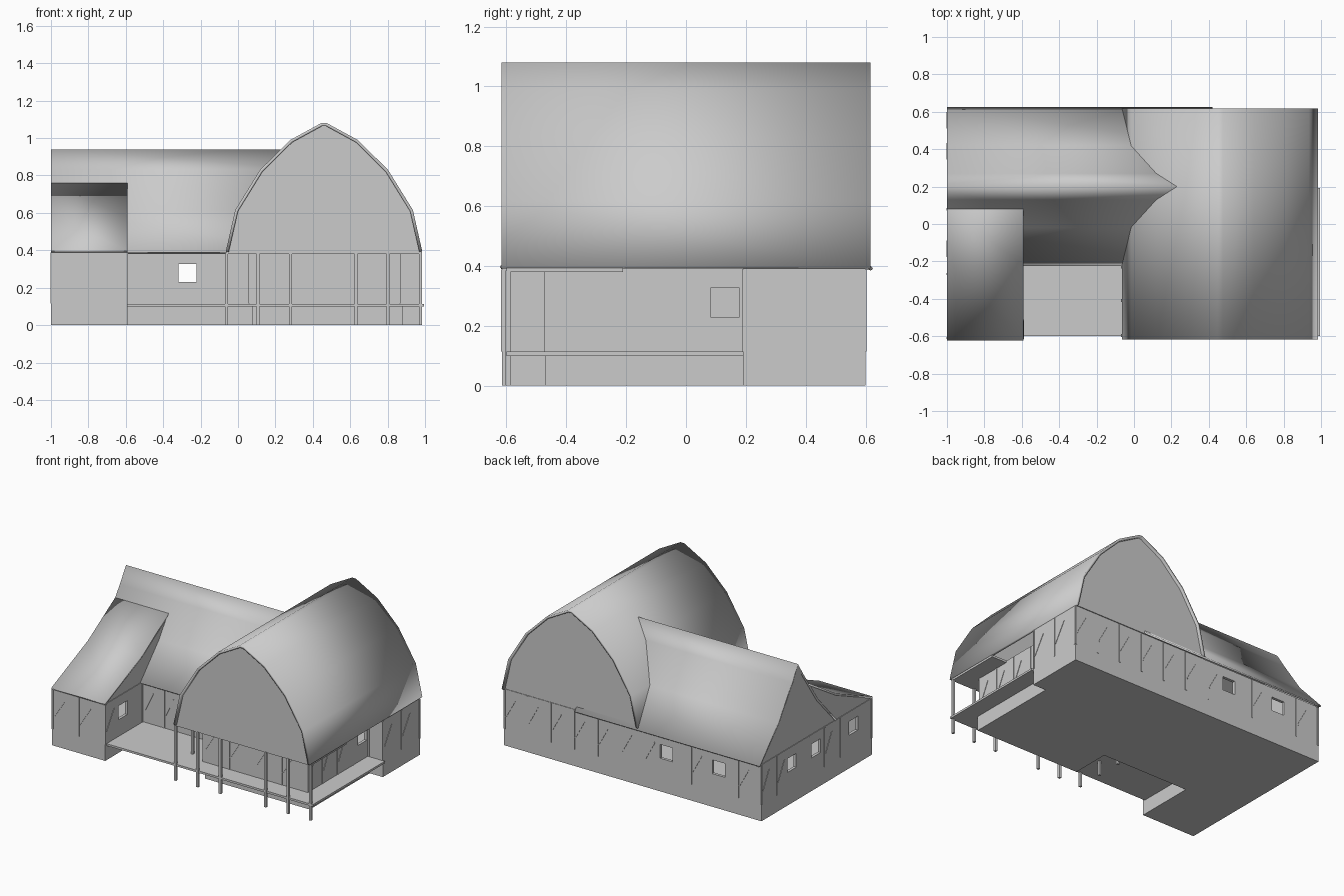
import bpy, bmesh, math
from mathutils import Vector

if "Cube" in bpy.data.objects:
    bpy.data.objects.remove(bpy.data.objects["Cube"])

AXIS = {'x': lambda u, v, a: (a, u, v),    # profile (y, z) swept along x
        'y': lambda u, v, a: (u, a, v),    # profile (x, z) swept along y
        'z': lambda u, v, a: (u, v, a)}    # plan (x, y) swept upward


def sweep(name, pts, axis, a0, a1, closed=True, caps=True, thick=0, smooth=False):
    """Sweep a 2D profile; caps give a solid, thick gives a shell."""
    f = AXIS[axis]
    bm = bmesh.new()
    lo = [bm.verts.new(f(u, v, a0)) for u, v in pts]
    hi = [bm.verts.new(f(u, v, a1)) for u, v in pts]
    n = len(pts)
    for i in range(n if closed else n - 1):
        j = (i + 1) % n
        bm.faces.new((lo[i], lo[j], hi[j], hi[i]))
    if closed and caps:
        bm.faces.new(lo[::-1])
        bm.faces.new(hi)
        bmesh.ops.recalc_face_normals(bm, faces=bm.faces)
    me = bpy.data.meshes.new(name)
    bm.to_mesh(me)
    bm.free()
    ob = bpy.data.objects.new(name, me)
    bpy.context.collection.objects.link(ob)
    if thick:
        m = ob.modifiers.new("shell", 'SOLIDIFY')
        m.thickness, m.offset, m.use_even_offset = thick, -1, True
    if smooth:
        bpy.ops.object.select_all(action='DESELECT')
        bpy.context.view_layer.objects.active = ob
        ob.select_set(True)
        bpy.ops.object.shade_smooth_by_angle(angle=math.radians(35))
    return ob


def rect(x0, x1, y0, y1):
    return [(x0, y0), (x1, y0), (x1, y1), (x0, y1)]


def box(name, x0, x1, y0, y1, z0, z1):
    return sweep(name, rect(x0, x1, y0, y1), 'z', z0, z1)


# Stone base and hollow walls follow nearly the same plan
def plan(l, r):
    return [(-1, -.615), (-.59, -.615), (-.59, -.2), (l, -.2), (l, -.47), (r, -.47),
            (r, .19), (.98, .19), (.98, .6), (-1, .6)]


walls_plan = plan(.06, .865)
sweep("stone_base", plan(.075, .88), 'z', 0, .105)
walls = sweep("walls", walls_plan, 'z', .105, .392, caps=False, thick=.02)

# Window openings: (x, y) centres on the walls
windows = [(-.27, -.2), (-.27, .6), (-.67, .6), (-1, .266), (-1, 0), (-1, -.41),
           (-.59, -.42), (.865, .13)]
for i, (x, y) in enumerate(windows):
    cut = box(f"window_cutter_{i}", x - .048, x + .048, y - .048, y + .048, .23, .326)
    cut.hide_render = True
    cut.hide_set(True)
    m = walls.modifiers.new("window", 'BOOLEAN')
    m.operation, m.solver, m.object = 'DIFFERENCE', 'EXACT', cut

# Timber framing: thin studs and slanted braces on every wall
bm = bmesh.new()


def timber(p, q, z0, z1, out, d, w=.006):
    side = Vector((d.x, d.y, 0)) * w
    vs = []
    for k in (0, .003):
        for base, z, s in ((p, z0, -1), (p, z0, 1), (q, z1, 1), (q, z1, -1)):
            v = base + side * s + out * k
            vs.append(bm.verts.new((v.x, v.y, z)))
    bm.faces.new(vs[4:])
    for i in range(4):
        j = (i + 1) % 4
        bm.faces.new((vs[i], vs[j], vs[j + 4], vs[i + 4]))


for i, a in enumerate(walls_plan):
    a = Vector((*a, 0))
    b = Vector((*walls_plan[(i + 1) % len(walls_plan)], 0))
    d = (b - a).normalized()
    out = Vector((d.y, -d.x, 0))
    length = (b - a).length
    n = max(1, round(length / .18))
    step = length / n
    for k in range(n + 1):
        t = min(max(k * step, .006), length - .006)
        p = a + d * t
        if any((p - Vector((x, y, 0))).length < .056 for x, y in windows):
            continue
        timber(p, p, .115, .388, out, d)
        q = p + d * step * .45
        if k < n and all((c - Vector((x, y, 0))).length > .08
                         for x, y in windows for c in (p, q)):
            timber(p + d * .01, q, .2, .33, out, d, .004)
bmesh.ops.recalc_face_normals(bm, faces=bm.faces)
me = bpy.data.meshes.new("timber_frame")
bm.to_mesh(me)
bm.free()
bpy.context.collection.objects.link(bpy.data.objects.new("timber_frame", me))

# Porch deck wrapping the room, porch ceiling and posts
sweep("porch_deck", [(-.592, -.6), (.995, -.6), (.995, .192), (.8, .192), (.8, -.19), (-.592, -.19)],
      'z', .1, .114)
box("porch_ceiling", -.065, .98, -.6, -.21, .38, .395)
posts = [(x, -.595) for x in (-.062, .108, .282, .63, .803, .975)] + [(-.062, -.41), (-.062, -.23)]
for i, (x, y) in enumerate(posts):
    box(f"porch_post_{i}", x - .008, x + .008, y - .008, y + .008, 0, .385)

# Big arched roof and its two gable ends
half = [(-.525, .395), (-.475, .615), (-.342, .83), (-.18, .99), (-.015, 1.08)]
arch = [(.46 + x, z) for x, z in half] + [(.46 - x, z) for x, z in half[::-1]]
sweep("arched_roof", arch, 'y', -.617, .617, closed=False, thick=.016, smooth=True)
fill = [(.46 + (x - .46) * .985, .395 + (z - .395) * .988) for x, z in arch]
for name, y in (("front_gable", -.602), ("back_gable", .588)):
    sweep(name, fill, 'y', y, y + .014)

# Flared hall roof running under the arched one, with its end gable
flare = [(.425, .392), (.22, .612), (.07, .832), (0, .94)]
hall = [(.2 + y, z) for y, z in flare] + [(.2 - y, z) for y, z in flare[-2::-1]]
sweep("hall_roof", hall, 'x', -1, .42, closed=False, thick=.012, smooth=True)
sweep("hall_gable", [(y, z - .006) for y, z in hall], 'x', -.996, -.98)

# Lower front roof over the left block, with side infill
lean = [(.08, .76), (-.22, .575), (-.622, .4)]
sweep("left_block_roof", lean, 'x', -1, -.59, closed=False, thick=.012, smooth=True)
side = [(y, z - .006) for y, z in lean] + [(-.22, .385), (-.02, .6)]
for name, x in (("lean_side_outer", -.996), ("lean_side_inner", -.61)):
    sweep(name, side, 'x', x, x + .016)
